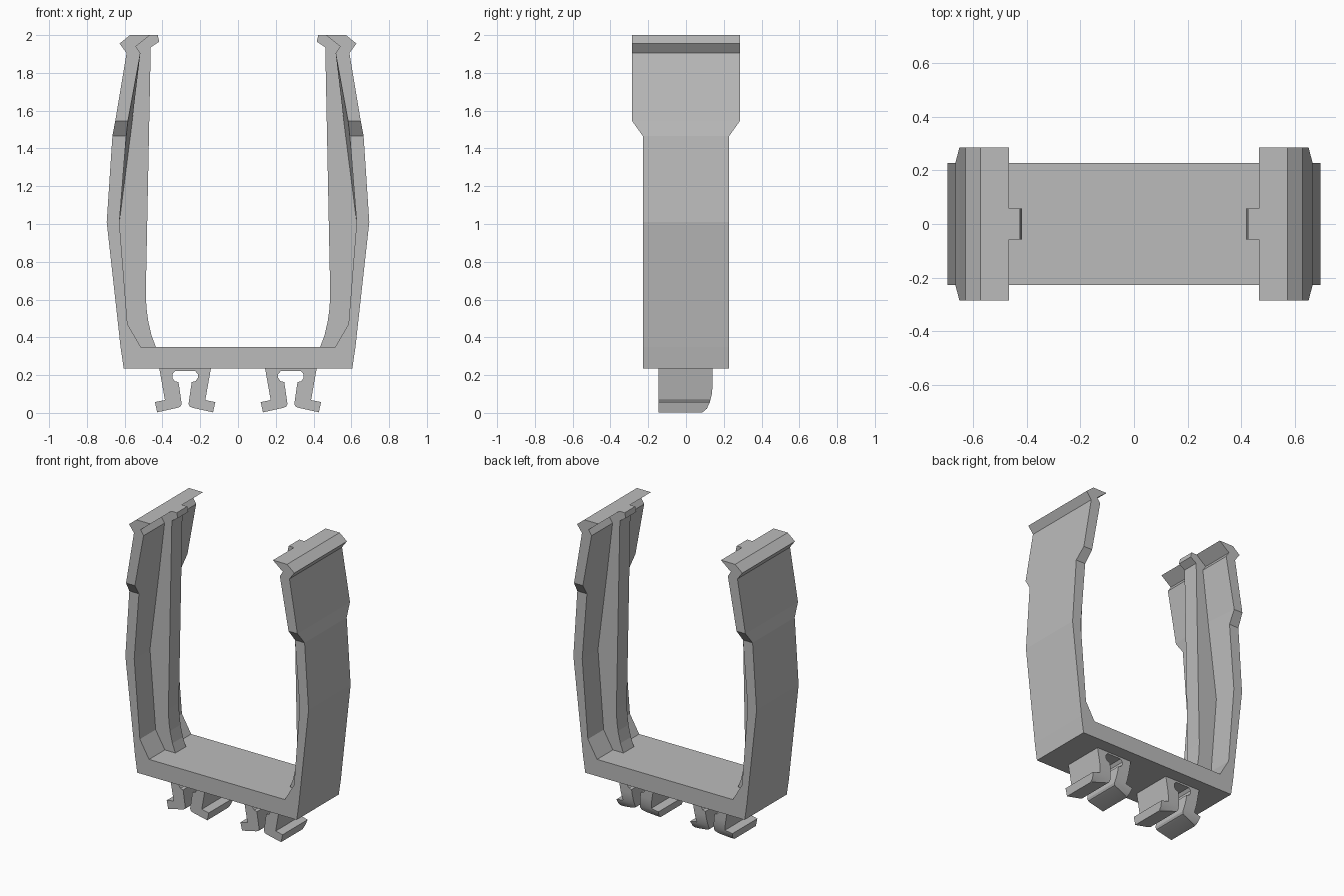
import bpy, bmesh
from mathutils import Vector

cube = bpy.data.objects.get("Cube")
if cube:
    bpy.data.objects.remove(cube)

GREY = (0.5, 0.5, 0.5, 1)
grey = bpy.data.materials.new("light grey plastic")
grey.use_nodes = True
grey.diffuse_color = GREY
grey.node_tree.nodes["Principled BSDF"].inputs["Base Color"].default_value = GREY


def finish(name, bm):
    bmesh.ops.recalc_face_normals(bm, faces=bm.faces)
    mesh = bpy.data.meshes.new(name)
    bm.to_mesh(mesh)
    bm.free()
    mesh.materials.append(grey)
    obj = bpy.data.objects.new(name, mesh)
    bpy.context.collection.objects.link(obj)
    return obj


def prism(points, y0, y1):
    """Extrude an x-z outline from y0 to y1."""
    bm = bmesh.new()
    face = bm.faces.new([bm.verts.new((x, y0, z)) for x, z in points])
    out = bmesh.ops.extrude_face_region(bm, geom=[face])
    verts = [v for v in out["geom"] if isinstance(v, bmesh.types.BMVert)]
    bmesh.ops.translate(bm, verts=verts, vec=(0, y1 - y0, 0))
    return bm


# Base bar
finish("base_bar", prism([(-0.605, 0.235), (0.605, 0.235), (0.622, 0.35), (-0.622, 0.35)],
                         -0.228, 0.228))

# Arm levels: outer x, outer z, inner edge x, inner middle x, inner z, half width
NARROW, WIDE, RIB = 0.228, 0.285, 0.057
LEVELS = [
    (0.622, 0.35, 0.515, 0.515, 0.35, NARROW),
    (0.635, 0.47, 0.585, 0.585, 0.47, NARROW),
    (0.695, 1.01, 0.628, 0.628, 1.01, NARROW),
    (0.665, 1.465, 0.592, 0.570, 1.465, NARROW),
    (0.65, 1.545, 0.583, 0.560, 1.545, WIDE),
    (0.59, 1.905, 0.517, 0.517, 1.905, WIDE),
    (0.627, 1.955, 0.54, 0.54, 1.94, WIDE),
    (0.572, 2.0, 0.465, 0.465, 2.0, WIDE),
]
# Central rib with a curved foot and a small hook at the top
RIB_OUTLINE = [
    (0.435, 0.35), (0.458, 0.41), (0.476, 0.49), (0.485, 0.56), (0.488, 0.64),
    (0.462, 1.935), (0.417, 1.965), (0.425, 2.0), (0.53, 2.0), (0.56, 1.95),
    (0.54, 1.9), (0.65, 1.02), (0.61, 0.46), (0.55, 0.35),
]


def arm(name, side):
    bm = bmesh.new()
    rings = []
    for ox, oz, ix, mx, iz, w in LEVELS:
        ring = [(ox, -w, oz), (ox, w, oz), (ix, w, iz),
                (mx, RIB, iz), (mx, -RIB, iz), (ix, -w, iz)]
        rings.append([bm.verts.new((side * x, y, z)) for x, y, z in ring])
    for a, b in zip(rings, rings[1:]):
        for i in range(6):
            j = (i + 1) % 6
            bm.faces.new((a[i], a[j], b[j], b[i]))
    bm.faces.new(rings[0])
    bm.faces.new(rings[-1])
    finish(name + "_arm", bm)
    finish(name + "_arm_rib", prism([(side * x, z) for x, z in RIB_OUTLINE], -RIB, RIB))


# Mounting clip: half outline about its own centre, mirrored
HALF_CLIP = [
    (0.137, 0.238), (0.107, 0.068), (0.16, 0.057), (0.148, 0.003), (0.04, 0.027),
    (0.025, 0.033), (0.018, 0.047), (0.035, 0.163), (0.055, 0.168), (0.067, 0.185),
    (0.067, 0.205), (0.052, 0.223),
]
# Rounded rear toe in y-z
TOE = [(0.14, 0.135), (0.136, 0.095), (0.126, 0.055), (0.11, 0.022), (0.095, 0.008), (0.08, 0.0)]


def clip(name, cx):
    outline = [(cx + x, z) for x, z in HALF_CLIP]
    outline += [(cx - x, z) for x, z in reversed(HALF_CLIP)]
    bm = prism(outline, -0.145, 0.14)
    for (y0, z0), (y1, z1) in zip(TOE, TOE[1:]):
        cut = bmesh.ops.bisect_plane(
            bm, geom=bm.verts[:] + bm.edges[:] + bm.faces[:],
            plane_co=(cx, y0, z0), plane_no=Vector((0, z0 - z1, y1 - y0)),
            clear_outer=True)
        edges = [e for e in cut["geom_cut"] if isinstance(e, bmesh.types.BMEdge)]
        bmesh.ops.holes_fill(bm, edges=edges, sides=0)
    obj = finish(name, bm)
    bpy.context.view_layer.objects.active = obj
    obj.select_set(True)
    bpy.ops.object.shade_smooth_by_angle(angle=0.5)
    obj.select_set(False)


for label, sign in (("left", 1), ("right", -1)):
    arm(label, sign)
    clip(label + "_clip", sign * 0.28)
